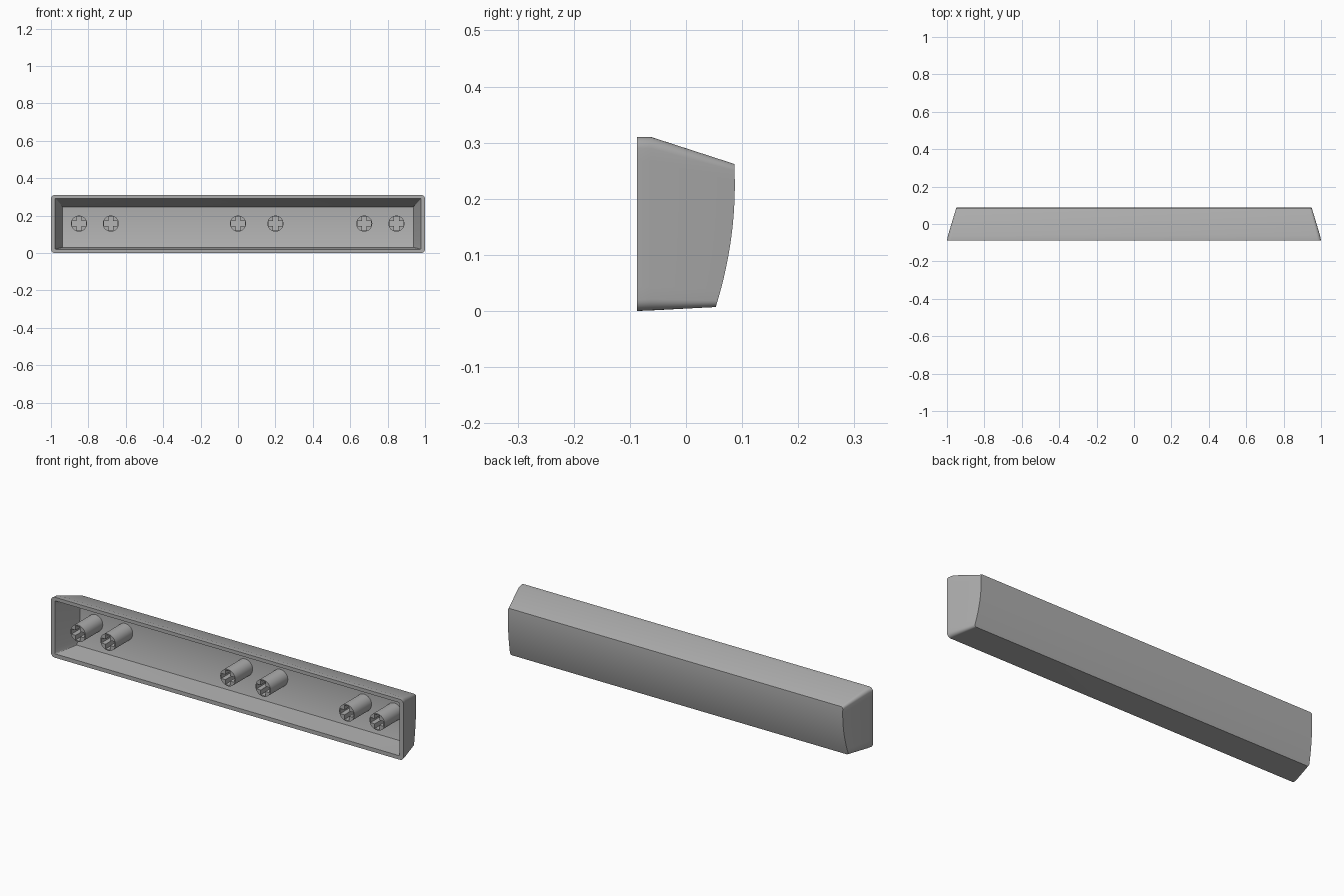
import bpy, bmesh
from math import sin, cos, pi

cube = bpy.data.objects.get("Cube")
if cube:
    bpy.data.objects.remove(cube)

# Single grey plastic
grey = bpy.data.materials.new("grey plastic")
grey.use_nodes = True
colour = (0.42, 0.42, 0.42, 1)
grey.diffuse_color = colour
grey.node_tree.nodes["Principled BSDF"].inputs["Base Color"].default_value = colour

FRONT = -0.087


def back(z):
    """Depth of the gently bulging back face at a given height."""
    return 0.087 - 0.716 * (z - 0.225) ** 2


def taper(y):
    """Half width of the outer end walls at a given depth."""
    return 0.995 - 0.045 * (y + 0.062) / 0.149


def finish(obj):
    bpy.ops.object.select_all(action='DESELECT')
    obj.select_set(True)
    bpy.context.view_layer.objects.active = obj
    bpy.ops.object.shade_smooth_by_angle(angle=pi / 6)


def ring(bm, width, z0, z1, r, depth, arc=6, rows=12):
    """Rounded rectangle: right half from bottom to top, then its mirror."""
    half = []
    for i in range(arc + 1):
        a = pi / 2 * i / arc
        half.append((r * (1 - sin(a)), z0 + r * (1 - cos(a))))
    for i in range(1, rows):
        half.append((0, z0 + r + (z1 - z0 - 2 * r) * i / rows))
    for i in range(arc + 1):
        a = pi / 2 * i / arc
        half.append((r * (1 - cos(a)), z1 - r * (1 - sin(a))))
    pts = []
    for inset, z in half:
        y = depth(z)
        pts.append((width(y) - inset, y, z))
    pts += [(-x, y, z) for x, y, z in reversed(pts)]
    return [bm.verts.new(p) for p in pts]


def bridge(bm, a, b):
    n = len(a)
    for i in range(n):
        j = (i + 1) % n
        bm.faces.new((a[i], a[j], b[j], b[i]))


def cap(bm, loop):
    n = len(loop)
    for i in range(n // 2 - 1):
        bm.faces.new((loop[i], loop[i + 1], loop[n - 2 - i], loop[n - 1 - i]))


# Hollow key shell: inner floor, inner walls, rim, outer walls, curved back
bm = bmesh.new()
loops = [
    ring(bm, lambda y: 0.937, 0.03, 0.247, 0.003, lambda z: back(z) - 0.027),
    ring(bm, lambda y: 0.978, 0.02, 0.292, 0.004, lambda z: FRONT),
    ring(bm, lambda y: 1.0, 0.0, 0.31, 0.02, lambda z: FRONT),
    ring(bm, taper, 0.001, 0.31, 0.02, lambda z: -0.062),
    ring(bm, taper, 0.007, 0.262, 0.012, back),
]
for a, b in zip(loops, loops[1:]):
    bridge(bm, a, b)
cap(bm, loops[0])
cap(bm, loops[-1])
bmesh.ops.recalc_face_normals(bm, faces=bm.faces)
mesh = bpy.data.meshes.new("key_shell")
bm.to_mesh(mesh)
bm.free()
mesh.materials.append(grey)
shell = bpy.data.objects.new("key_shell", mesh)
bpy.context.collection.objects.link(shell)
finish(shell)

# Round mounting stems with a plus-shaped socket
SIDES, RADIUS = 32, 0.043
circle = [(RADIUS * cos(2 * pi * i / SIDES), RADIUS * sin(2 * pi * i / SIDES))
          for i in range(SIDES)]
L, W = 0.037, 0.013
arm = [(L, -W), (L, W), (W, W)]
plus = []
for c, s in ((1, 0), (0, 1), (-1, 0), (0, -1)):
    plus += [(x * c - y * s, x * s + y * c) for x, y in arm]


def stem(x, y0=-0.083, y1=0.058):
    curve = bpy.data.curves.new("mounting_stem", 'CURVE')
    curve.dimensions = '2D'
    curve.fill_mode = 'BOTH'
    curve.extrude = (y1 - y0) / 2
    for outline in (circle, plus):
        spline = curve.splines.new('POLY')
        spline.points.add(len(outline) - 1)
        for p, (u, v) in zip(spline.points, outline):
            p.co = (u, v, 0, 1)
        spline.use_cyclic_u = True
    curve.materials.append(grey)
    obj = bpy.data.objects.new("mounting_stem", curve)
    obj.location = (x, (y0 + y1) / 2, 0.157)
    obj.rotation_euler = (pi / 2, 0, 0)
    bpy.context.collection.objects.link(obj)
    bpy.ops.object.select_all(action='DESELECT')
    obj.select_set(True)
    bpy.context.view_layer.objects.active = obj
    bpy.ops.object.convert(target='MESH')
    finish(bpy.context.object)


for x in (-0.85, -0.68, 0.0, 0.2, 0.675, 0.847):
    stem(x)
